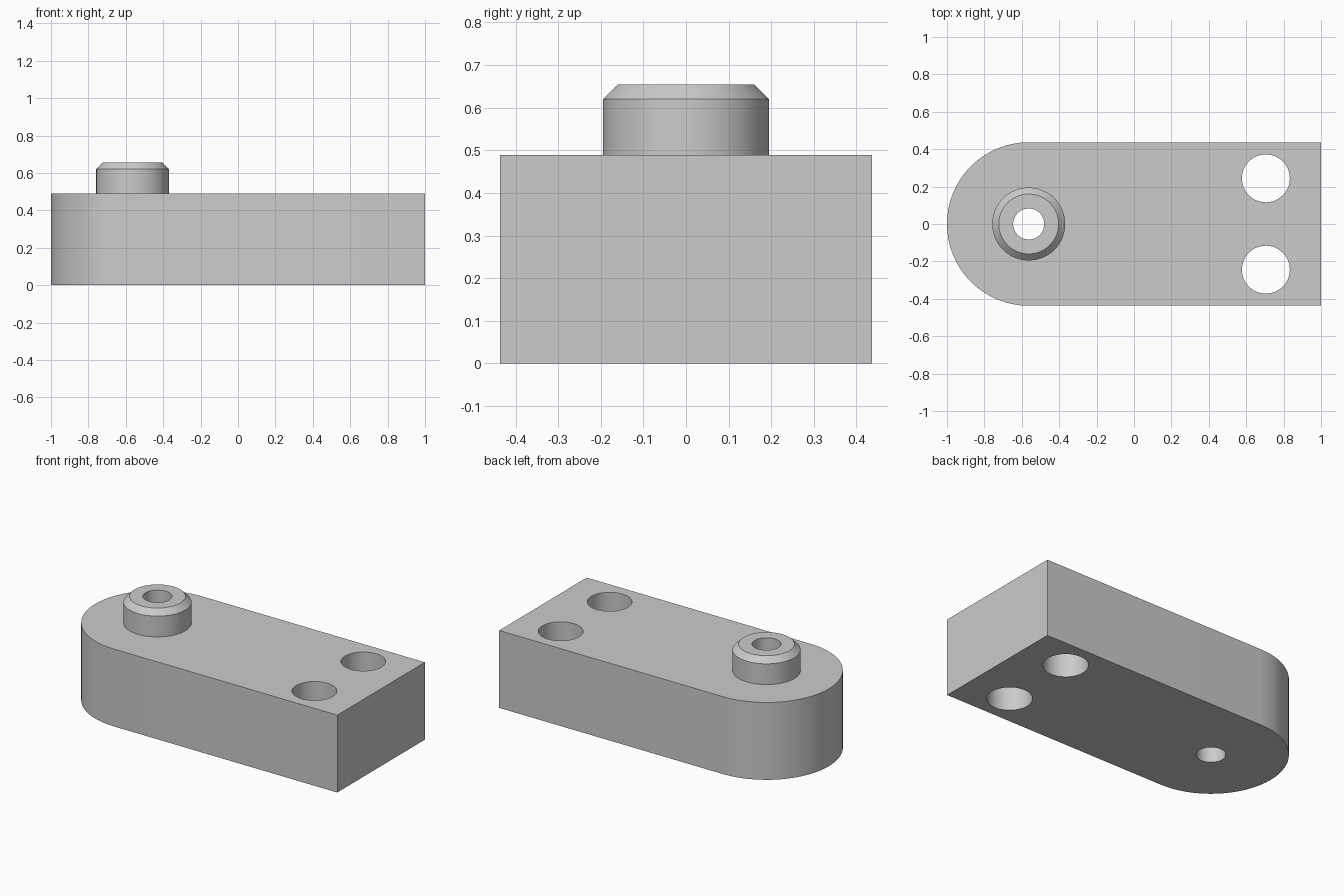
import bpy
import bmesh
from math import cos, sin, pi, radians

if "Cube" in bpy.data.objects:
    bpy.data.objects.remove(bpy.data.objects["Cube"], do_unlink=True)

HALF_WIDTH, HEIGHT, TOP = 0.437, 0.489, 0.655
PIN_X = HALF_WIDTH - 1      # shared axis of rounded end, boss and bore
BORE, BOSS, CHAMFER = 0.083, 0.195, 0.035
SEGMENTS = 64

grey = bpy.data.materials.new("plain grey")
grey.use_nodes = True
grey.diffuse_color = (0.6, 0.6, 0.6, 1)
grey.node_tree.nodes["Principled BSDF"].inputs["Base Color"].default_value = (0.6, 0.6, 0.6, 1)


def finish(name, bm):
    bmesh.ops.recalc_face_normals(bm, faces=bm.faces)
    mesh = bpy.data.meshes.new(name)
    bm.to_mesh(mesh)
    bm.free()
    mesh.materials.append(grey)
    obj = bpy.data.objects.new(name, mesh)
    bpy.context.collection.objects.link(obj)
    return obj


def activate(obj):
    bpy.ops.object.select_all(action="DESELECT")
    obj.select_set(True)
    bpy.context.view_layer.objects.active = obj


def drill(target, x, y, radius):
    bpy.ops.mesh.primitive_cylinder_add(vertices=SEGMENTS, radius=radius, depth=2, location=(x, y, 0))
    cutter = bpy.context.object
    cutter.hide_render = True
    cutter.data.materials.append(grey)
    activate(target)
    mod = target.modifiers.new("hole", "BOOLEAN")
    mod.operation, mod.solver, mod.object = "DIFFERENCE", "EXACT", cutter
    bpy.ops.object.modifier_apply(modifier=mod.name)
    bpy.data.objects.remove(cutter, do_unlink=True)


# Block with one rounded end, extruded upward
bm = bmesh.new()
outline = [(1, -HALF_WIDTH), (1, HALF_WIDTH)]
for i in range(SEGMENTS // 2 + 1):
    a = pi / 2 + 2 * pi * i / SEGMENTS
    outline.append((PIN_X + HALF_WIDTH * cos(a), HALF_WIDTH * sin(a)))
base = bm.faces.new([bm.verts.new((x, y, 0)) for x, y in outline])
top = bmesh.ops.extrude_face_region(bm, geom=[base], use_keep_orig=True)["geom"]
bmesh.ops.translate(bm, verts=[v for v in top if isinstance(v, bmesh.types.BMVert)], vec=(0, 0, HEIGHT))
block = finish("block", bm)

# Pin bore and the pair of mounting holes
drill(block, PIN_X, 0, BORE)
for side in (-1, 1):
    drill(block, 0.705, side * 0.244, 0.128)

# Chamfered hollow boss, turned from its wall profile
bm = bmesh.new()
profile = [(BOSS, HEIGHT), (BOSS, TOP - CHAMFER), (BOSS - CHAMFER, TOP), (BORE, TOP), (BORE, HEIGHT)]
rings = [[bm.verts.new((PIN_X + r * cos(2 * pi * i / SEGMENTS), r * sin(2 * pi * i / SEGMENTS), z))
          for i in range(SEGMENTS)] for r, z in profile]
for low, high in zip(rings, rings[1:]):
    for i in range(SEGMENTS):
        j = (i + 1) % SEGMENTS
        bm.faces.new((low[i], low[j], high[j], high[i]))
boss = finish("boss", bm)
# The open tube needs its normals facing away from the wall
if boss.data.polygons[0].normal.x < 0:
    boss.data.flip_normals()

for part in (block, boss):
    activate(part)
    bpy.ops.object.shade_smooth_by_angle(angle=radians(30))
